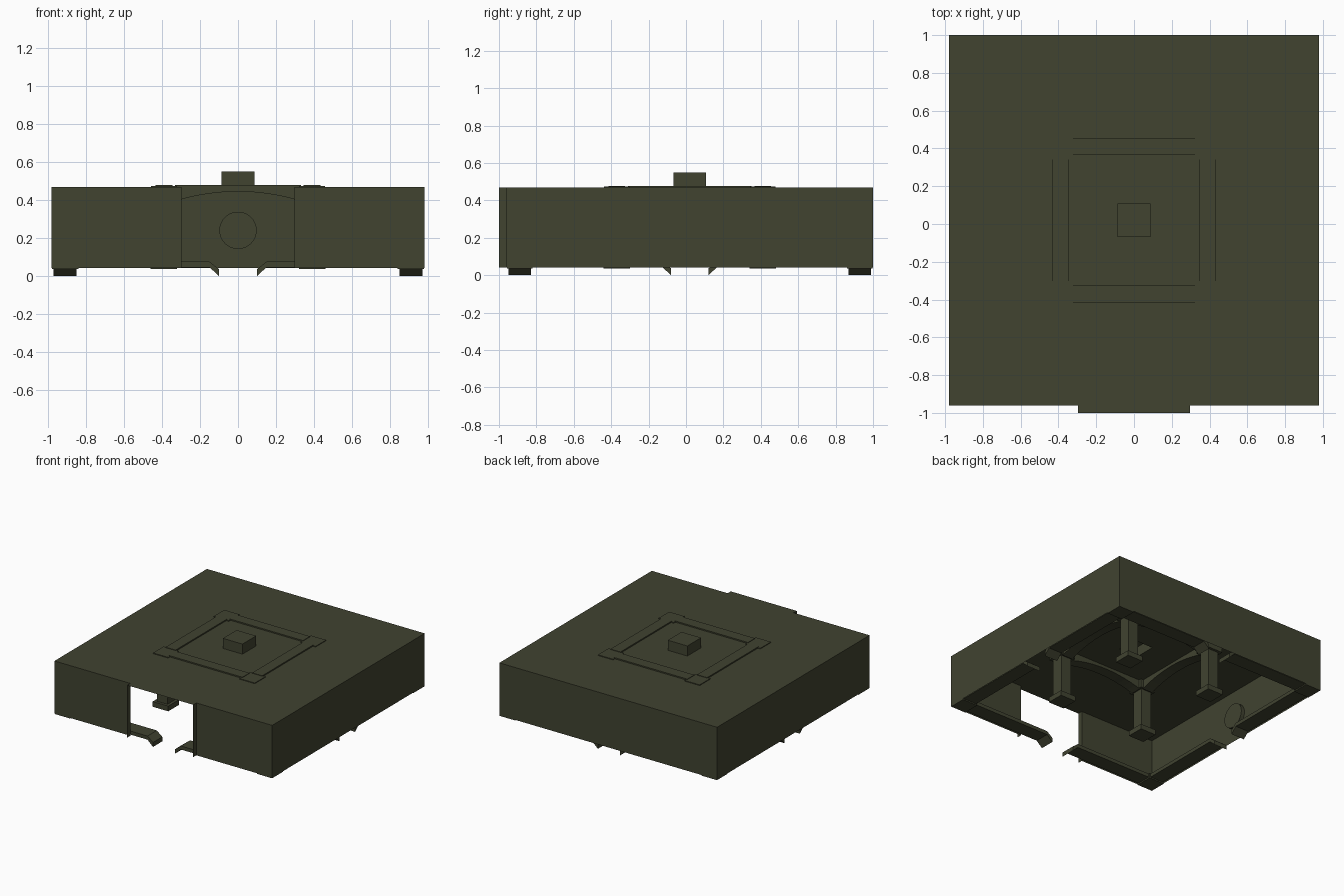
import bpy, bmesh, math
from mathutils import Matrix, Vector

if "Cube" in bpy.data.objects:
    bpy.data.objects.remove(bpy.data.objects["Cube"])

olive = bpy.data.materials.new("dark_olive")
olive.diffuse_color = (0.052, 0.056, 0.030, 1)
olive.use_nodes = True
olive.node_tree.nodes["Principled BSDF"].inputs["Base Color"].default_value = olive.diffuse_color
CY = 0.02            # centre of the room in y
HALF = 0.98          # half width of the room
LOW, HIGH = 0.042, 0.468


def finish(name, bm, recalc=True):
    if recalc:
        bmesh.ops.recalc_face_normals(bm, faces=bm.faces)
    me = bpy.data.meshes.new(name)
    bm.to_mesh(me)
    bm.free()
    me.materials.append(olive)
    ob = bpy.data.objects.new(name, me)
    bpy.context.collection.objects.link(ob)
    return ob


def quad(bm, *pts):
    bm.faces.new([bm.verts.new(p) for p in pts])


def box(bm, x0, x1, y0, y1, z0, z1):
    m = Matrix.Translation(((x0 + x1) / 2, (y0 + y1) / 2, (z0 + z1) / 2)) \
        @ Matrix.Diagonal((x1 - x0, y1 - y0, z1 - z0, 1))
    bmesh.ops.create_cube(bm, size=1, matrix=m)


def prism(bm, profile, y0, y1):
    """Extrude an (x, z) outline from y0 to y1."""
    face = bm.faces.new([bm.verts.new((x, y0, z)) for x, z in profile])
    ext = bmesh.ops.extrude_face_region(bm, geom=[face])["geom"]
    bmesh.ops.translate(bm, vec=(0, y1 - y0, 0),
                        verts=[v for v in ext if isinstance(v, bmesh.types.BMVert)])


def turned(name, build, turn):
    """Build a part about the origin, then turn it to one side of the room."""
    bm = bmesh.new()
    build(bm)
    bmesh.ops.transform(bm, verts=bm.verts,
                        matrix=Matrix.Translation((0, CY, 0)) @ Matrix.Rotation(turn * math.pi / 2, 4, 'Z'))
    return finish(name, bm)


# Outer shell: thin roof and walls, open below
Y0, Y1, D = CY - HALF, CY + HALF, 0.297
bm = bmesh.new()
# roof with an opening under the central cap
R = 0.088
for x0, x1, y0, y1 in ((-HALF, HALF, Y0, CY - R), (-HALF, HALF, CY + R, Y1),
                       (-HALF, -R, CY - R, CY + R), (R, HALF, CY - R, CY + R)):
    quad(bm, (x0, y0, HIGH), (x1, y0, HIGH), (x1, y1, HIGH), (x0, y1, HIGH))
quad(bm, (HALF, Y0, LOW), (HALF, Y1, LOW), (HALF, Y1, HIGH), (HALF, Y0, HIGH))
quad(bm, (HALF, Y1, LOW), (-HALF, Y1, LOW), (-HALF, Y1, HIGH), (HALF, Y1, HIGH))
quad(bm, (-HALF, Y1, LOW), (-HALF, Y0, LOW), (-HALF, Y0, HIGH), (-HALF, Y1, HIGH))
# front wall in two halves, either side of the doorway
for x0, x1 in ((-HALF, -D), (D, HALF)):
    quad(bm, (x0, Y0, LOW), (x1, Y0, LOW), (x1, Y0, HIGH), (x0, Y0, HIGH))
bmesh.ops.remove_doubles(bm, verts=bm.verts, dist=1e-5)
finish("roof_and_walls", bm, recalc=False)

# Doorway sleeve projecting from the front
bm = bmesh.new()
quad(bm, (-D, -1, HIGH), (D, -1, HIGH), (D, Y0, HIGH), (-D, Y0, HIGH))
quad(bm, (D, -1, LOW), (D, Y0, LOW), (D, Y0, HIGH), (D, -1, HIGH))
quad(bm, (-D, Y0, LOW), (-D, -1, LOW), (-D, -1, HIGH), (-D, Y0, HIGH))
finish("doorway_sleeve", bm, recalc=False)

# Hollow cap on the roof, open to the room
bm = bmesh.new()
box(bm, -R, R, CY - R, CY + R, HIGH, 0.55)
bm.normal_update()
bmesh.ops.delete(bm, geom=[f for f in bm.faces if f.normal.z < -0.5], context='FACES')
finish("roof_cap", bm, recalc=False)


def pillar(bm):
    c = 0.39
    for half, z0, z1 in ((0.07, 0.036, 0.078), (0.047, 0.078, 0.40), (0.068, 0.40, 0.474)):
        box(bm, c - half, c + half, c - half, c + half, z0, z1)


def arch_beam(bm):
    # flat top, gently curved underside
    n, w = 14, 0.33
    under = []
    for i in range(n + 1):
        x = -w + 2 * w * i / n
        under.append((x, 0.444 - 0.05 * (x / w) ** 2))
    prism(bm, under + [(w, 0.478), (-w, 0.478)], -0.435, -0.345)


def floor_strips(bm):
    # flat walkway whose inner end bends down to the ground
    for s in (-1, 1):
        prof = [(0.84, 0.046), (0.15, 0.046), (0.10, 0.0), (0.10, 0.036), (0.15, 0.075), (0.84, 0.075)]
        prism(bm, [(s * x, z) for x, z in prof], -0.97, -0.85)


def corner_slab(bm):
    box(bm, 0.84, 0.978, 0.84, 0.978, 0.036, 0.078)


def wall_disc(bm):
    m = Matrix.Translation((0, 0.962, 0.24)) @ Matrix.Rotation(math.pi / 2, 4, 'X')
    bmesh.ops.create_cone(bm, cap_ends=True, segments=32, radius1=0.098, radius2=0.098,
                          depth=0.03, matrix=m)


# Repeat the interior parts around the room
for i, side in enumerate(("front", "right", "back", "left")):
    turned(side + "_pillar", pillar, i)
    turned(side + "_arch_beam", arch_beam, i)
    turned(side + "_floor_strips", floor_strips, i)
    turned(side + "_corner_slab", corner_slab, i)
# Round plaques on the three closed walls
for turn, side in ((0, "back"), (1, "left"), (3, "right")):
    turned(side + "_wall_disc", wall_disc, turn)
